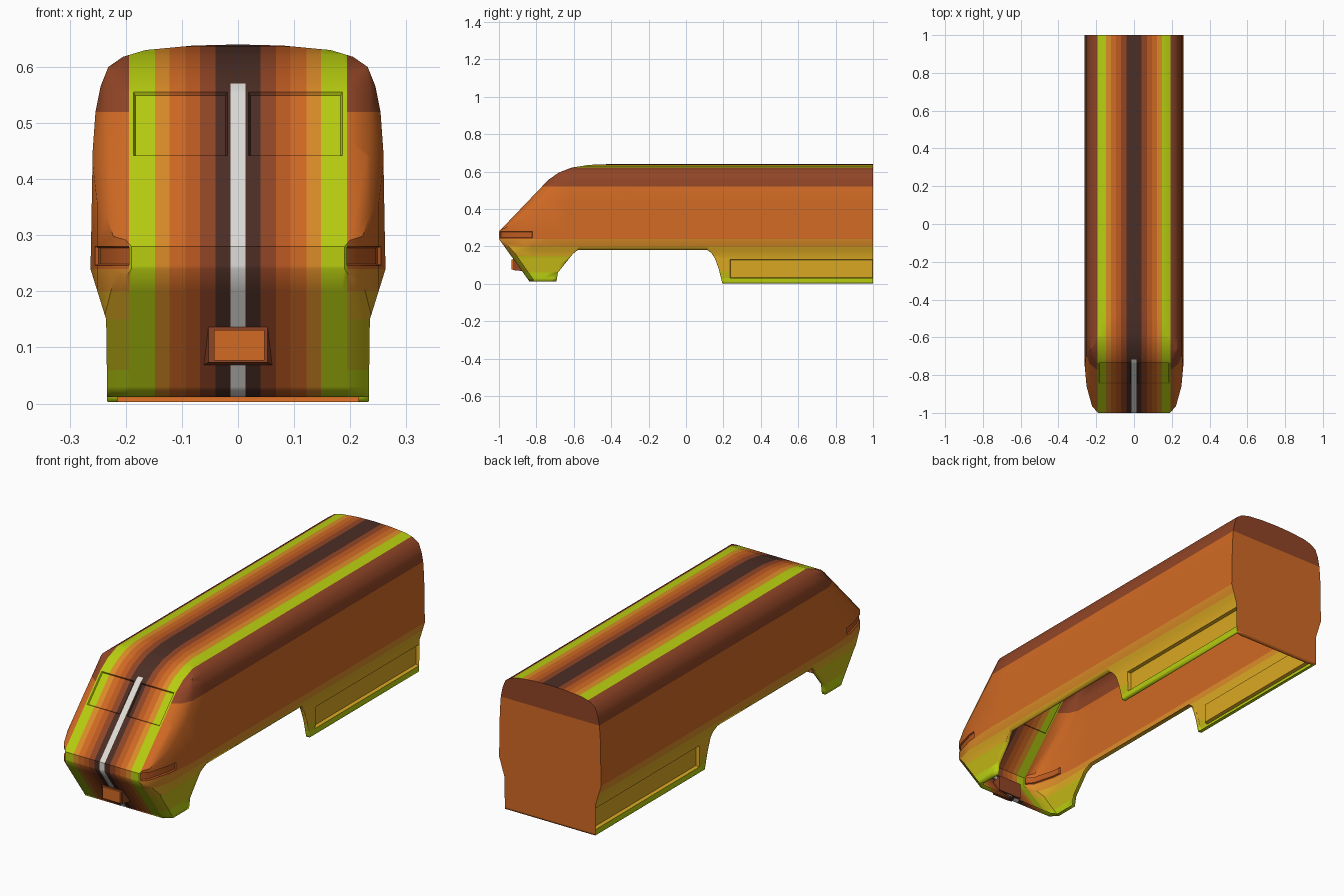
import bpy, bmesh, math
from mathutils import Vector

if "Cube" in bpy.data.objects:
    bpy.data.objects.remove(bpy.data.objects["Cube"])

# ---- materials ----
def lin(c):
    c /= 255
    return c / 12.92 if c < 0.04045 else ((c + 0.055) / 1.055) ** 2.4

PALETTE = [("light_grey", (222, 220, 215)), ("dark_brown", (76, 46, 37)), ("brown", (145, 69, 38)),
           ("rust", (188, 90, 33)), ("orange", (209, 106, 36)), ("amber", (219, 140, 40)),
           ("lime", (184, 206, 16)), ("gold", (218, 168, 34)), ("olive", (194, 182, 22))]
MATS = []
for name, rgb in PALETTE:
    m = bpy.data.materials.new(name)
    m.diffuse_color = (*[lin(c) for c in rgb], 1)
    m.use_nodes = True
    m.node_tree.nodes["Principled BSDF"].inputs["Base Color"].default_value = m.diffuse_color
    MATS.append(m)
GREY, DARK, BROWN, RUST, ORANGE, AMBER, LIME, GOLD, OLIVE = range(9)

def make_object(name, bm):
    me = bpy.data.meshes.new(name)
    bm.to_mesh(me)
    bm.free()
    ob = bpy.data.objects.new(name, me)
    bpy.context.collection.objects.link(ob)
    for m in MATS:
        me.materials.append(m)
    return ob

# ---- body: cross-section extruded along y ----
HALF = [(.233, .003), (.235, .15), (.263, .24), (.262, .28), (.259, .45), (.254, .52), (.245, .565),
        (.231, .6), (.205, .618), (.165, .63), (.08, .638)]
section = HALF + [(0, .64)] + [(-x, z) for x, z in reversed(HALF)]
bm = bmesh.new()
face = bm.faces.new([bm.verts.new((x, -1, z)) for x, z in section])
ext = bmesh.ops.extrude_face_region(bm, geom=[face], use_keep_orig=True)
bmesh.ops.translate(bm, vec=(0, 2, 0), verts=[v for v in ext["geom"] if isinstance(v, bmesh.types.BMVert)])
bmesh.ops.recalc_face_normals(bm, faces=bm.faces)

def cut(co, no, trim=False):
    bmesh.ops.bisect_plane(bm, geom=bm.verts[:] + bm.edges[:] + bm.faces[:], dist=1e-5,
                           plane_co=co, plane_no=Vector(no).normalized(), clear_outer=trim)
    if trim:
        edges = [e for e in bm.edges if e.is_boundary]
        if edges:
            bmesh.ops.holes_fill(bm, edges=edges, sides=0)

# nose shape: windscreen slope running into the roof, and the undercut
UPPER = [(-1, .28), (-.735, .557), (-.68, .595), (-.61, .622), (-.52, .636), (-.4, .6405)]
for (y0, z0), (y1, z1) in zip(UPPER, UPPER[1:]):
    cut((0, y0, z0), (0, -(z1 - z0), y1 - y0), True)
cut((0, -1, .24), (0, -.228, -.163), True)
# nose taper in plan and softened corners
PLAN = [(.264, -.72), (.251, -.86), (.222, -.965), (.19, -1)]
for s in (-1, 1):
    for (x0, y0), (x1, y1) in zip(PLAN, PLAN[1:]):
        cut((s * x0, y0, 0), (s * (y0 - y1), x1 - x0, 0), True)
    for x, y, z, deg, ny, nz in [(.2, -1, .28, 30, -.72, .694), (.235, -.9855, .266, 60, -.72, .694),
                                 (.2, -1, .24, 35, -.813, -.582)]:
        a = math.radians(deg)
        cut((s * x, y, z), (s * math.sin(a), ny * math.cos(a), nz * math.cos(a)), True)
bmesh.ops.recalc_face_normals(bm, faces=bm.faces)

# hollow underside and the bogie opening
bmesh.ops.delete(bm, geom=[f for f in bm.faces if f.normal.z < -.95], context='FACES')
OPENING = [(-.695, .0), (-.685, .06), (-.605, .16), (-.58, .18), (.115, .18), (.135, .165),
           (.155, .135), (.175, .08), (.195, .0)]
planes = []
for (y0, z0), (y1, z1) in zip(OPENING, OPENING[1:]):
    planes.append(((0, y0, z0), Vector((0, -(z1 - z0), y1 - y0)).normalized()))
for co, no in planes:
    cut(co, no)
cut((0, 0, .012), (0, 0, 1))

def open_area(c):
    if c.z < .012 and c.y < .1:
        return True
    return all((c - Vector(co)).dot(no) < 0 for co, no in planes)

bmesh.ops.delete(bm, geom=[f for f in bm.faces if open_area(f.calc_center_median())], context='FACES')

# cut lines for the stripes, windows, lamps and skirt panels
STRIPES = [(.04, DARK), (.068, BROWN), (.094, RUST), (.122, ORANGE), (.148, AMBER), (.194, LIME)]
for x in [.013, .019, .186] + [s[0] for s in STRIPES]:
    for s in (-1, 1):
        cut((s * x, 0, 0), (1, 0, 0))
for z in (.03, .06, .07, .13, .15, .2, .24, .246, .28, .442, .52, .555, .57):
    cut((0, 0, z), (0, 0, 1))
for y in (-.82, .235):
    cut((0, y, 0), (0, 1, 0))

def colour(c):
    ax = abs(c.x)
    if c.y > .999:
        return BROWN if c.z > .52 else ORANGE
    if ax < .194:
        if ax < .013 and c.z < .57 and c.y < -.5:
            return GREY
        return next(i for lim, i in STRIPES if ax < lim)
    gold, olive = (.15, .06) if c.y < 0 else (.07, .03)
    for z, i in ((.52, BROWN), (.24, ORANGE), (.2, AMBER), (gold, GOLD), (olive, OLIVE)):
        if c.z > z:
            return i
    return LIME

for f in bm.faces:
    f.material_index = colour(f.calc_center_median())

def recess(test, thickness, depth, mat=None):
    faces = [f for f in bm.faces if test(f.calc_center_median())]
    if mat is not None:
        for f in faces:
            f.material_index = mat
    bmesh.ops.inset_region(bm, faces=faces, thickness=thickness, depth=-depth,
                           use_even_offset=True, use_boundary=True)

# windscreens, side lamps and long skirt panels
recess(lambda c: c.y < -.5 and .442 < c.z < .555 and .019 < abs(c.x) < .186, .003, .006)
recess(lambda c: c.y < -.82 and .246 < c.z < .28 and abs(c.x) > .2, .003, .006, RUST)
recess(lambda c: .235 < c.y < .999 and .03 < c.z < .13 and abs(c.x) > .2, .004, .015, GOLD)
body = make_object("body_shell", bm)

# inward lip around the bottom opening
lip = body.modifiers.new("bottom_lip", 'SOLIDIFY')
lip.thickness, lip.offset, lip.use_rim_only = .018, -1, True
bpy.context.view_layer.objects.active = body
body.select_set(True)
bpy.ops.object.shade_smooth_by_angle(angle=math.radians(36))

# ---- front coupler ----
def box(name, x0, x1, y0, y1, z0, z1, mat, taper=1.0):
    b = bmesh.new()
    bmesh.ops.create_cube(b, size=1)
    for v in b.verts:
        t = taper if v.co.y < 0 else 1
        v.co = ((x0 + x1) / 2 + v.co.x * (x1 - x0) * t, (y0 + y1) / 2 + v.co.y * (y1 - y0),
                (z0 + z1) / 2 + v.co.z * (z1 - z0) * t)
    for f in b.faces:
        f.material_index = mat
    return make_object(name, b)

box("coupler_housing", -.062, .062, -.926, -.87, .068, .142, BROWN, .85)
box("coupler_cover", -.043, .047, -.934, -.926, .077, .131, ORANGE)
